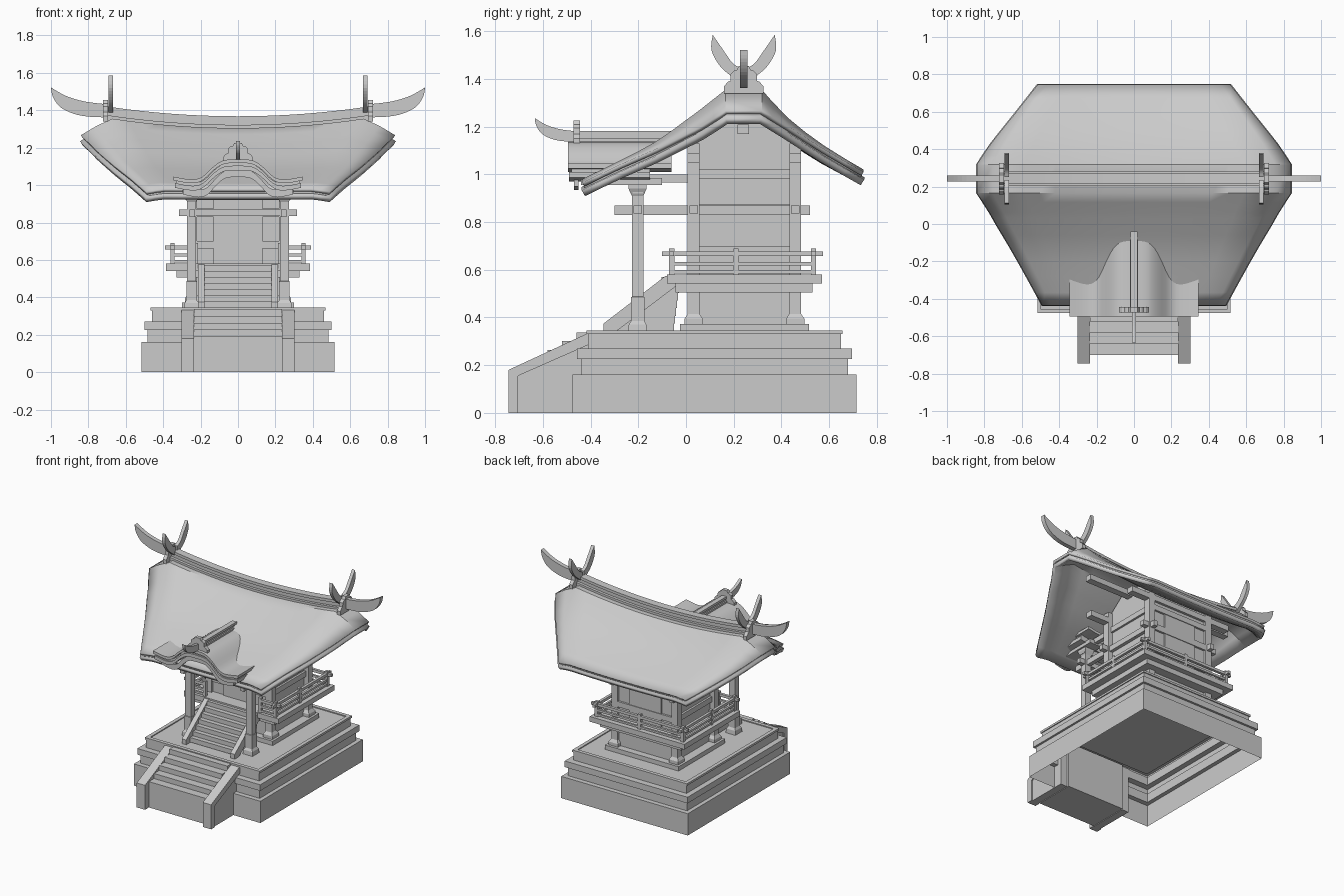
import bpy, bmesh, math
from mathutils import Vector

if "Cube" in bpy.data.objects:
    bpy.data.objects.remove(bpy.data.objects["Cube"])

GREY = (0.6, 0.6, 0.6, 1)
stone = bpy.data.materials.new("plain grey")
stone.use_nodes = True
stone.diffuse_color = GREY
stone.node_tree.nodes["Principled BSDF"].inputs["Base Color"].default_value = GREY
SIDES = ((-1, "right"), (1, "left"))


def finish(name, bm, fix=True):
    if fix:
        bmesh.ops.recalc_face_normals(bm, faces=bm.faces)
    mesh = bpy.data.meshes.new(name)
    bm.to_mesh(mesh)
    bm.free()
    mesh.materials.append(stone)
    ob = bpy.data.objects.new(name, mesh)
    bpy.context.collection.objects.link(ob)
    return ob


def loft(name, rings, bottom=True):
    bm = bmesh.new()
    rows = [[bm.verts.new(p) for p in r] for r in rings]
    n = len(rows[0])
    for a, b in zip(rows, rows[1:]):
        for i in range(n):
            j = (i + 1) % n
            bm.faces.new((a[i], a[j], b[j], b[i]))
    bm.faces.new(rows[-1])
    if bottom:
        bm.faces.new(rows[0][::-1])
    return finish(name, bm)


def rect(x0, x1, y0, y1, z):
    return [(x0, y0, z), (x1, y0, z), (x1, y1, z), (x0, y1, z)]


def box(name, x0, x1, y0, y1, z0, z1):
    return loft(name, [rect(x0, x1, y0, y1, z0), rect(x0, x1, y0, y1, z1)])


def across(name, pts, a, b):
    """Extrude a (y, z) outline along x."""
    return loft(name, [[(x, y, z) for y, z in pts] for x in (a, b)])


def along(name, pts, a, b):
    """Extrude an (x, z) outline along y."""
    return loft(name, [[(x, y, z) for x, z in pts] for y in (a, b)])


def smooth(points, steps=4):
    """Catmull-Rom interpolation through rows of numbers."""
    pts = [Vector(p) for p in points]
    out = []
    for i in range(len(pts) - 1):
        a, b, c, d = pts[max(i - 1, 0)], pts[i], pts[i + 1], pts[min(i + 2, len(pts) - 1)]
        for k in range(steps):
            t = k / steps
            out.append(b + (c - a) * t / 2 + (a * 2 - b * 5 + c * 4 - d) * t * t / 2
                       + (b * 3 - a - c * 3 + d) * t ** 3 / 2)
    return out + [pts[-1]]


def shade(ob, angle=35):
    bpy.ops.object.select_all(action='DESELECT')
    ob.select_set(True)
    bpy.context.view_layer.objects.active = ob
    bpy.ops.object.shade_smooth_by_angle(angle=math.radians(angle))


# Stepped foundation, hollow underneath, with a slim rim on top
CY = 0.12
tiers = [(.515, .595, 0, .16), (.485, .56, .16, .225), (.5, .576, .225, .27),
         (.46, .53, .27, .33), (.467, .537, .33, .345), (.44, .51, .345, .338)]
loft("foundation", [rect(-w, w, CY - d, CY + d, z) for w, d, lo, hi in tiers for z in (lo, hi)], False)

# Lower stairs with sloping cheek walls
for i in range(5):
    front = -.7 + i * .06
    box("lower_step", -.235, .235, front, -.4, 0 if i == 0 else .15, .19 + i * .037)
for s, side in SIDES:
    across(side + "_cheek_wall", [(-.705, 0), (-.705, .16), (-.41, .29), (-.41, 0)], s * .24, s * .295)
    across(side + "_cheek_cap", [(-.745, 0), (-.745, .18), (-.41, .335), (-.41, .285), (-.705, .155), (-.705, 0)],
           s * .235, s * .303)

# Hall body with gable ends
box("floor_slab", -.3, .3, -.025, .515, .34, .372)
across("hall_walls", [(.025, .37), (.465, .37), (.465, 1.12), (.33, 1.22), (.15, 1.22), (.025, 1.12)], -.235, .235)
for z0, z1 in ((.66, .7), (.83, .875), (.98, 1.02)):
    box("wall_band", -.25, .25, .01, .48, z0, z1)
for y0, y1 in ((.015, .025), (.465, .475)):
    box("door_panel", -.13, .13, y0, y1, .58, .98)
for s, side in SIDES:
    for y in (.032, .458):
        loft(side + "_hall_pillar", [rect(s * .245 - r, s * .245 + r, y - r, y + r, z) for r, z in
                                     ((.038, .37), (.038, .395), (.025, .415), (.025, 1.13))])
    box(side + "_long_beam", s * .23, s * .26, -.3, .52, .83, .87)
    box(side + "_tie_beam", s * .23, s * .26, -.2, .03, .965, 1.0)
for y in (.032, .458):
    box("nose_beam", -.315, .315, y - .018, y + .018, .835, .87)
    box("purlin", -.42, .42, y - .025, y + .025, 1.05, 1.09)
box("ridge_purlin", -.6, .6, .215, .265, 1.17, 1.21)

# Veranda and railing
box("veranda_joists", -.33, .33, -.045, .53, .505, .542)
box("veranda_deck", -.385, .385, -.08, .57, .542, .58)
for z, r, ext in ((.667, .01, .04), (.625, .008, 0), (.592, .007, 0)):
    box("back_rail", -.35 - ext, .35 + ext, .535 - r, .535 + r, z - r, z + r)
    for s, side in SIDES:
        box(side + "_side_rail", s * .35 - r, s * .35 + r, -.06 - ext, .535 + ext, z - r, z + r)
        box(side + "_front_rail", s * .215, s * (.35 + ext), -.06 - r, -.06 + r, z - r, z + r)
posts = [(s * .35, y) for s in (-1, 1) for y in (-.06, .21, .535)]
for x, y in posts + [(-.225, -.06), (.225, -.06), (0, .535)]:
    box("rail_post", x - .011, x + .011, y - .011, y + .011, .57, .69)

# Upper stairs up to the veranda
for i in range(7):
    z = .345 + (i + 1) * .032
    box("upper_step", -.18, .18, -.3 + i * .033, -.05 + i * .004, z - .034, z)
for s, side in SIDES:
    across(side + "_stair_string", [(-.345, .34), (-.345, .375), (-.085, .575), (-.03, .575), (-.03, .54), (-.295, .34)],
           s * .18, s * .215)

# Porch pillars, beams and brackets
for s, side in SIDES:
    x, y = s * .248, -.203
    loft(side + "_porch_pillar", [rect(x - r, x + r, y - r, y + r, z) for r, z in
                                  ((.04, .34), (.037, .37), (.028, .385), (.028, .485), (.024, .487), (.024, .9),
                                   (.024, .91), (.038, .94), (.038, .985))])
    box(side + "_porch_bracket", x - .05, x + .05, -.44, -.1, .955, .985)
box("porch_beam", -.315, .315, -.22, -.185, .835, .87)
box("porch_lintel", -.28, .28, -.225, -.18, .92, .965)
arch = [(-.27, .96), (-.2, 1.0), (-.09, 1.06), (.09, 1.06), (.2, 1.0), (.27, .96)]
along("porch_gable_panel", arch, -.24, -.17)

# Main roof: y, half width, height inside, height at the gable edge
stations = [(-.435, .49, .98, .965), (-.28, .575, 1.057, 1.04), (-.13, .66, 1.135, 1.105), (0, .738, 1.228, 1.17),
            (.06, .772, 1.272, 1.2), (.165, .84, 1.355, 1.267)]
back = [(.318, .84, 1.355, 1.267), (.43, .765, 1.235, 1.2), (.58, .645, 1.12, 1.105), (.745, .515, 1.02, 1.01)]


def roof_layer(name, drop, thick, grow):
    bm = bmesh.new()
    rows = []
    for y, w, mid, edge in smooth(stations, 2) + smooth(back, 2):
        k = min(max((mid - .98) / .375, 0), 1)
        row = []
        for i in range(-10, 11):
            u = i / 10
            sag = .05 * k * (1 - min(abs(u) / .8, 1) ** 2)
            fall = max(abs(u) - .8, 0) / .2
            z = mid - sag - (mid - edge) * fall ** 1.2 - drop
            row.append(bm.verts.new((u * (w + grow), CY + (y - CY) * (1 + grow), z)))
        rows.append(row)
    for a, b in zip(rows, rows[1:]):
        for i in range(20):
            bm.faces.new((a[i], a[i + 1], b[i + 1], b[i]))
    ob = finish(name, bm, False)
    mod = ob.modifiers.new("thickness", 'SOLIDIFY')
    mod.thickness, mod.offset = thick, -1
    shade(ob)


roof_layer("roof_shell", 0, .018, 0)
roof_layer("roof_middle", .015, .018, -.012)
roof_layer("roof_underlayer", .032, .028, .004)

# Ridge beams following the sag of the roof
for name, half, lo, hi in (("ridge_base", .04, -.06, .012), ("ridge_core", .02, .0, .04), ("ridge_cap", .028, .038, .058)):
    ring = []
    for i in range(-8, 9):
        x = i * .088
        z = 1.31 + .052 * (x / .7) ** 2
        ring.append([(x, .242 + a, z + b) for a, b in ((-half, lo), (half, lo), (half, hi), (-half, hi))])
    shade(loft(name, ring))


def crest(w, h, base):
    """Scalloped ornament outline around a vertical axis."""
    half = [(1, 0), (1, .25), (.8, .42), (.68, .45), (.66, .7), (.5, .82), (.36, .84), (.25, 1)]
    return [(a * w, base + b * h) for a, b in half] + [(-a * w, base + b * h) for a, b in reversed(half)]


# Ridge ends: crest plate, crossed horns and outer blade
blade = smooth([(0, 0), (.1, .004), (.18, .02), (.25, .055), (.29, .11), (.3, .16)]) \
    + smooth([(.3, .16), (.22, .115), (.12, .085), (0, .07)])[1:]
horn = smooth([(.008, 1.38), (.05, 1.41), (.1, 1.455), (.135, 1.52), (.13, 1.585)]) \
    + smooth([(.13, 1.585), (.085, 1.52), (.045, 1.465), (.008, 1.445)])[1:]
for s, side in SIDES:
    across(side + "_ridge_crest", [(.242 + a, z) for a, z in crest(.083, .115, 1.34)], s * .695, s * .722)
    along(side + "_ridge_blade", [(s * (.7 + a), 1.362 + b) for a, b in blade], .226, .258)
    for t in (-1, 1):
        across(side + "_crossed_horn", [(.242 + t * a, z) for a, z in horn], s * .668, s * .692)

# Porch roof with its curved gable
half_curve = smooth([(0, 1.138), (.075, 1.133), (.13, 1.1), (.19, 1.045), (.25, 1.03), (.345, 1.045)], 3)
curve = [(-x, z) for x, z in reversed(half_curve[1:])] + [tuple(p) for p in half_curve]


def porch_layer(name, drop, thick, width, y0):
    top = [(x * width, z - drop) for x, z in curve]
    shade(along(name, top + [(x, z - thick) for x, z in reversed(top)], y0, -.06 if drop == 0 else -.15))


porch_layer("porch_roof_shell", 0, .02, 1, -.495)
porch_layer("porch_roof_middle", .018, .018, .96, -.48)
porch_layer("porch_roof_underlayer", .034, .025, .98, -.49)
board = [(x * .85, z - .055) for x, z in curve]
along("porch_barge_board", board + [(x, z - .04) for x, z in reversed(board)], -.47, -.45)

# Porch ridge, crest and blade
box("porch_ridge_base", -.022, .022, -.46, -.06, 1.12, 1.15)
box("porch_ridge_core", -.012, .012, -.45, -.05, 1.15, 1.168)
box("porch_ridge_cap", -.018, .018, -.455, -.04, 1.165, 1.182)
along("porch_crest", crest(.08, .1, 1.125), -.472, -.445)
across("porch_blade", [(-.46 - a * .58, 1.137 + b * .62) for a, b in blade], -.011, .011)
